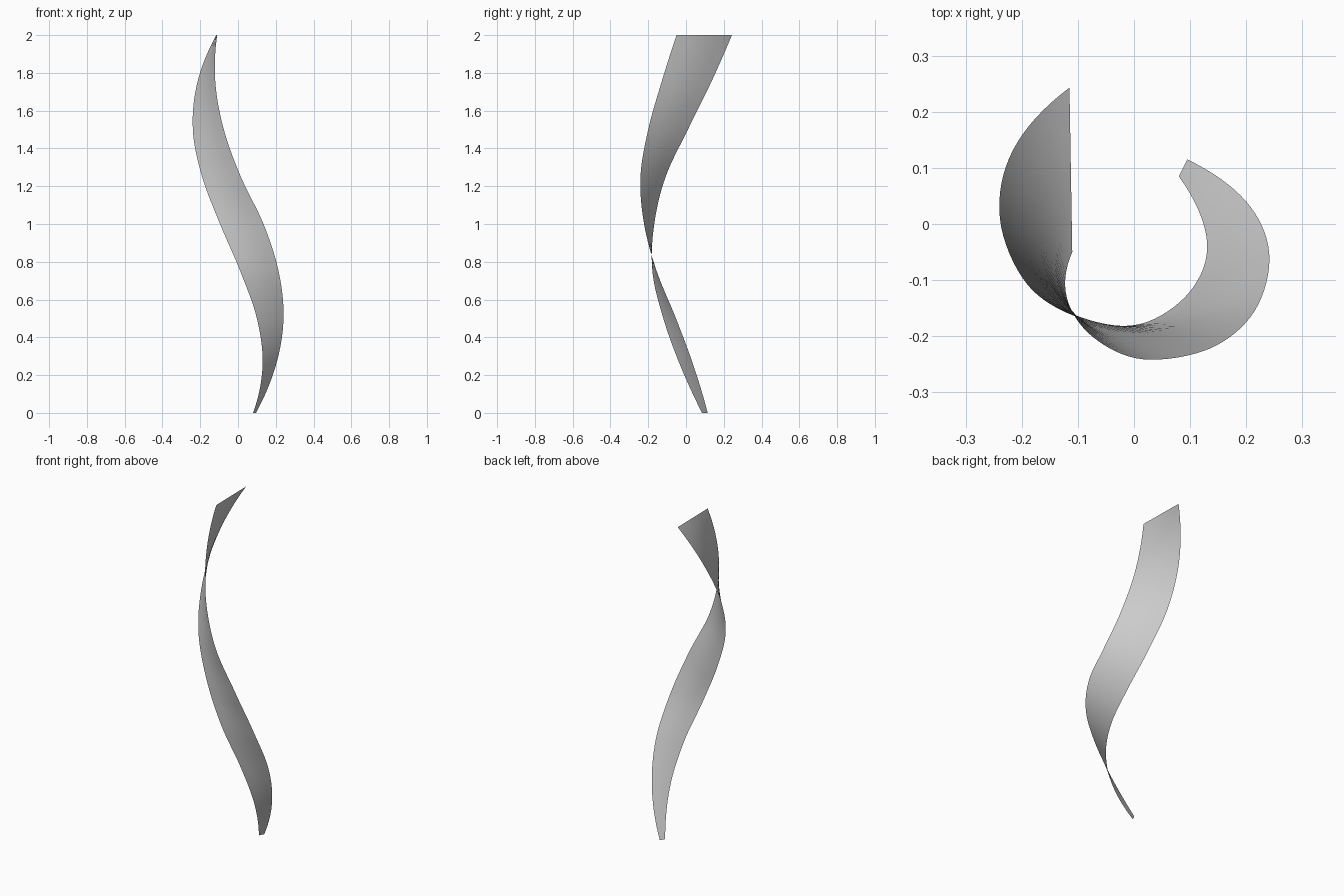
import bpy, bmesh
from mathutils import Vector

if "Cube" in bpy.data.objects:
    bpy.data.objects.remove(bpy.data.objects["Cube"])

# The two long edges of the ribbon: (x, y) at z = 0, 0.25, ... 2
EDGE_A = [(.08, .085), (.13, -.03), (.10, -.12), (.012, -.178), (-.095, -.168),
          (-.19, -.108), (-.239, .01), (-.215, .133), (-.115, .243)]
EDGE_B = [(.095, .115), (.20, .04), (.241, -.053), (.215, -.155), (.135, -.222),
          (.015, -.241), (-.075, -.2), (-.12, -.13), (-.11, -.05)]
STEPS = 8    # rows between control points
ACROSS = 4   # faces across the ribbon


def smooth_path(points):
    """Catmull-Rom curve through points evenly spaced in height."""
    dz = 2 / (len(points) - 1)
    p = [Vector((x, y, i * dz)) for i, (x, y) in enumerate(points)]
    # quadratic extrapolation gives natural end tangents
    p = [3 * p[0] - 3 * p[1] + p[2]] + p + [3 * p[-1] - 3 * p[-2] + p[-3]]
    out = []
    for i in range(1, len(p) - 2):
        a, b, c, d = p[i - 1:i + 3]
        for s in range(STEPS):
            t = s / STEPS
            q = 0.5 * (2 * b + (c - a) * t + (2 * a - 5 * b + 4 * c - d) * t ** 2
                       + (3 * b - a - 3 * c + d) * t ** 3)
            q.z = b.z + dz * t
            out.append(q)
    return out + [p[-2]]


# Twisted ribbon: straight level rungs between the two edges
bm = bmesh.new()
rows = [[bm.verts.new(a.lerp(b, k / ACROSS)) for k in range(ACROSS + 1)]
        for a, b in zip(smooth_path(EDGE_A), smooth_path(EDGE_B))]
for low, high in zip(rows, rows[1:]):
    for k in range(ACROSS):
        bm.faces.new((low[k], low[k + 1], high[k + 1], high[k]))
mesh = bpy.data.meshes.new("twisted_ribbon")
bm.to_mesh(mesh)
bm.free()
mesh.shade_smooth()
ribbon = bpy.data.objects.new("twisted_ribbon", mesh)
bpy.context.collection.objects.link(ribbon)
